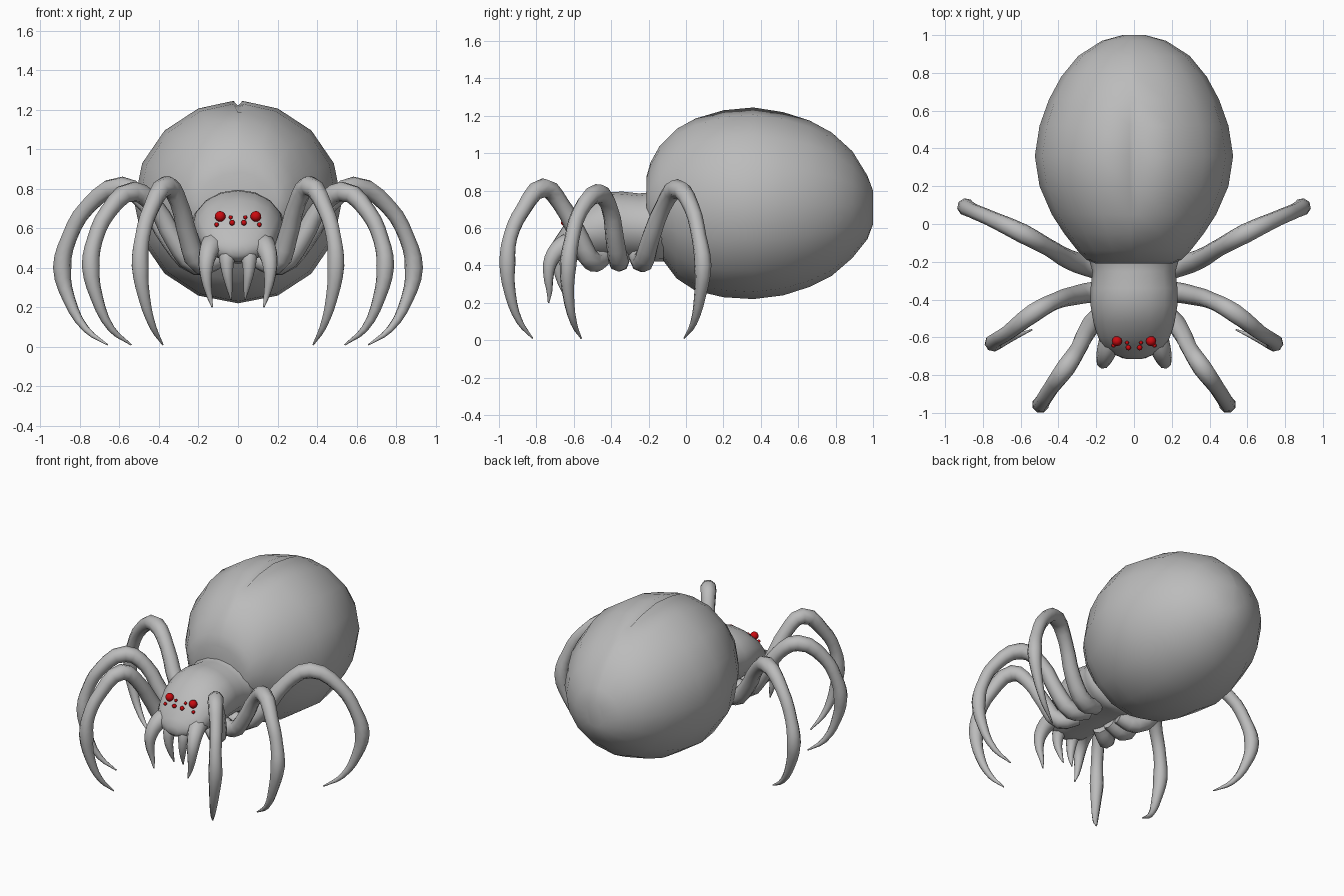
import bpy, bmesh
from math import sin, cos, radians

old = bpy.data.objects.get("Cube")
if old:
    bpy.data.objects.remove(old, do_unlink=True)


def make_material(name, color):
    mat = bpy.data.materials.new(name)
    mat.use_nodes = True
    mat.diffuse_color = color
    bsdf = mat.node_tree.nodes["Principled BSDF"]
    bsdf.inputs["Base Color"].default_value = color
    bsdf.inputs["Roughness"].default_value = 0.6
    return mat


grey = make_material("body grey", (0.5, 0.5, 0.5, 1))
red = make_material("eye red", (0.6, 0.003, 0.005, 1))


def add_object(name, bm, mat):
    bmesh.ops.recalc_face_normals(bm, faces=bm.faces)
    for face in bm.faces:
        face.smooth = True
    mesh = bpy.data.meshes.new(name)
    bm.to_mesh(mesh)
    bm.free()
    mesh.materials.append(mat)
    obj = bpy.data.objects.new(name, mesh)
    bpy.context.collection.objects.link(obj)
    return obj


def loft(name, rings, angles, groove=None):
    """Skin rings given as (y, half width, top z, bottom z)."""
    bm = bmesh.new()
    loops = []
    for y, width, top, bottom in rings:
        mid, half = (top + bottom) / 2, (top - bottom) / 2
        loop = []
        for a in angles:
            z = mid + half * sin(radians(a))
            if groove and a == 90 and groove[0] < y < groove[1]:
                z -= 0.025
            loop.append(bm.verts.new((width * cos(radians(a)), y, z)))
        loops.append(loop)
    count = len(angles)
    for low, high in zip(loops, loops[1:]):
        for i in range(count):
            j = (i + 1) % count
            bm.faces.new((low[i], low[j], high[j], high[i]))
    bm.faces.new(loops[0])
    bm.faces.new(loops[-1])
    return add_object(name, bm, grey)


def limb_pair(name, points):
    """Tapered tube through (x, y, z, radius) points, mirrored across x."""
    curve = bpy.data.curves.new(name, "CURVE")
    curve.dimensions = "3D"
    curve.bevel_depth = 1
    curve.bevel_resolution = 2
    curve.resolution_u = 3
    curve.use_fill_caps = True
    spline = curve.splines.new("BEZIER")
    spline.bezier_points.add(len(points) - 1)
    for p, (x, y, z, r) in zip(spline.bezier_points, points):
        p.co = (x, y, z)
        p.radius = r
        p.handle_left_type = p.handle_right_type = "AUTO"
    curve.materials.append(grey)
    obj = bpy.data.objects.new(name, curve)
    bpy.context.collection.objects.link(obj)
    bpy.ops.object.select_all(action="DESELECT")
    obj.select_set(True)
    bpy.context.view_layer.objects.active = obj
    bpy.ops.object.convert(target="MESH")
    obj = bpy.context.view_layer.objects.active
    for poly in obj.data.polygons:
        poly.use_smooth = True
    obj.modifiers.new("mirror", "MIRROR").use_mirror_merge = False


# Abdomen, with a thin groove along the top
even = [i * 22.5 for i in range(16)]
loft("abdomen", [
    (-0.21, 0.2, 0.88, 0.6), (-0.19, 0.25, 0.95, 0.53),
    (-0.14, 0.3, 1.04, 0.45), (-0.05, 0.37, 1.13, 0.33),
    (0.05, 0.435, 1.185, 0.265), (0.2, 0.5, 1.23, 0.23),
    (0.36, 0.525, 1.245, 0.22), (0.52, 0.5, 1.22, 0.24),
    (0.66, 0.45, 1.175, 0.285), (0.78, 0.385, 1.11, 0.345),
    (0.89, 0.295, 1.01, 0.44), (0.97, 0.17, 0.88, 0.54),
    (1.0, 0.06, 0.8, 0.62),
], sorted(even + [87.5, 92.5]), groove=(0.1, 0.6))

# Thorax and head in one skin
loft("thorax_and_head", [
    (-0.12, 0.25, 0.82, 0.42), (-0.2, 0.235, 0.79, 0.42),
    (-0.25, 0.22, 0.785, 0.43), (-0.34, 0.23, 0.795, 0.43),
    (-0.43, 0.23, 0.79, 0.43), (-0.52, 0.215, 0.745, 0.43),
    (-0.6, 0.19, 0.68, 0.43), (-0.65, 0.165, 0.62, 0.43),
    (-0.69, 0.11, 0.56, 0.44), (-0.715, 0.04, 0.52, 0.46),
], even)

# Legs, from hip over the knee to the pointed foot
limb_pair("front_leg", [
    (0.09, -0.44, 0.45, 0.05), (0.19, -0.5, 0.42, 0.055),
    (0.25, -0.57, 0.55, 0.05), (0.3, -0.67, 0.73, 0.045),
    (0.36, -0.76, 0.815, 0.052), (0.44, -0.87, 0.7, 0.042),
    (0.485, -0.94, 0.55, 0.04), (0.495, -0.955, 0.41, 0.046),
    (0.475, -0.94, 0.25, 0.032), (0.43, -0.89, 0.1, 0.018),
    (0.38, -0.82, 0.01, 0.004),
])
limb_pair("middle_leg", [
    (0.09, -0.35, 0.45, 0.05), (0.21, -0.36, 0.42, 0.055),
    (0.32, -0.38, 0.54, 0.05), (0.42, -0.41, 0.71, 0.045),
    (0.53, -0.47, 0.785, 0.052), (0.66, -0.57, 0.68, 0.042),
    (0.725, -0.61, 0.54, 0.04), (0.745, -0.63, 0.41, 0.046),
    (0.715, -0.63, 0.25, 0.032), (0.64, -0.6, 0.09, 0.018),
    (0.54, -0.56, 0.01, 0.004),
])
limb_pair("back_leg", [
    (0.09, -0.26, 0.45, 0.05), (0.21, -0.23, 0.42, 0.058),
    (0.34, -0.19, 0.54, 0.052), (0.46, -0.12, 0.72, 0.046),
    (0.59, -0.05, 0.81, 0.052), (0.76, 0.03, 0.71, 0.042),
    (0.855, 0.07, 0.55, 0.04), (0.89, 0.09, 0.4, 0.047),
    (0.855, 0.075, 0.24, 0.032), (0.77, 0.04, 0.09, 0.018),
    (0.66, -0.01, 0.01, 0.004),
])

# Mouthparts
limb_pair("feeler", [
    (0.11, -0.57, 0.53, 0.065), (0.14, -0.66, 0.5, 0.055),
    (0.16, -0.72, 0.43, 0.042), (0.16, -0.735, 0.34, 0.028),
    (0.145, -0.73, 0.26, 0.016), (0.13, -0.735, 0.2, 0.004),
])
limb_pair("fang", [
    (0.05, -0.6, 0.53, 0.06), (0.055, -0.66, 0.47, 0.045),
    (0.055, -0.68, 0.39, 0.03), (0.045, -0.67, 0.31, 0.018),
    (0.035, -0.65, 0.24, 0.004),
])

# Eyes
for name, x, y, z, r in [
    ("large_eye", 0.09, -0.62, 0.66, 0.027),
    ("inner_eye", 0.03, -0.655, 0.628, 0.014),
    ("upper_eye", 0.037, -0.628, 0.655, 0.01),
    ("outer_eye", 0.108, -0.643, 0.618, 0.011),
]:
    bm = bmesh.new()
    for side in (-1, 1):
        new = bmesh.ops.create_uvsphere(bm, u_segments=12, v_segments=8, radius=r)
        bmesh.ops.translate(bm, verts=new["verts"], vec=(side * x, y, z))
    add_object(name + "s", bm, red)
